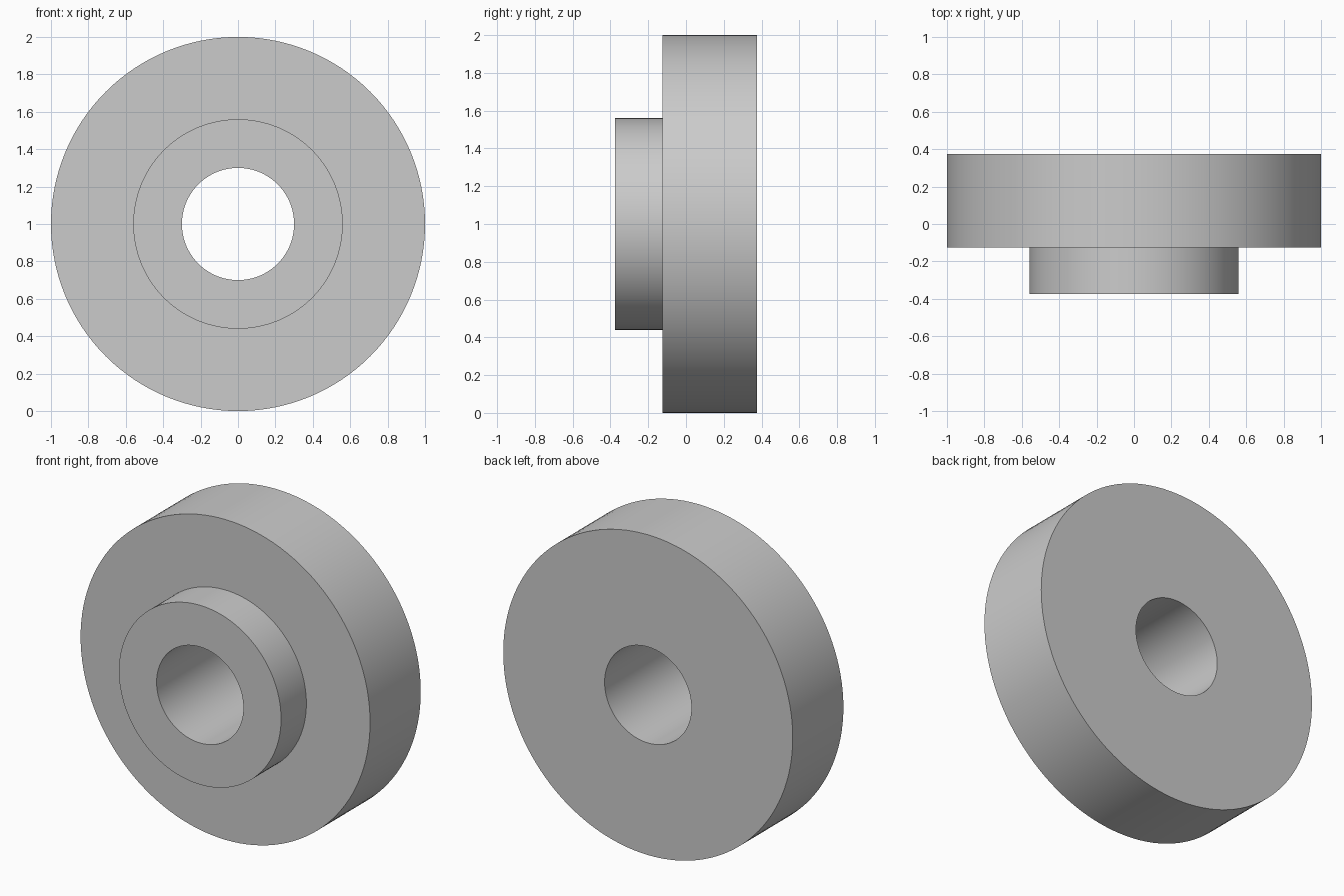
import bpy, bmesh, math
from mathutils import Vector, Matrix

cube = bpy.data.objects.get("Cube")
if cube:
    bpy.data.objects.remove(cube, do_unlink=True)

SEGMENTS = 128
BORE, HUB, RIM = 0.30, 0.56, 1.0
FRONT, STEP, BACK = -0.375, -0.125, 0.375
CENTRE = Vector((0, 0, 1))

# Plain grey material
grey = bpy.data.materials.new("light grey")
grey.use_nodes = True
colour = (0.6, 0.6, 0.6, 1)
grey.diffuse_color = colour
grey.node_tree.nodes["Principled BSDF"].inputs["Base Color"].default_value = colour

# Stepped cross-section as (radius, y), turned around the bore axis
profile = [(BORE, FRONT), (HUB, FRONT), (HUB, STEP),
           (RIM, STEP), (RIM, BACK), (BORE, BACK)]
bm = bmesh.new()
rings = []
for i in range(SEGMENTS):
    turn = Matrix.Rotation(math.tau * i / SEGMENTS, 3, 'Y')
    rings.append([bm.verts.new(CENTRE + turn @ Vector((r, y, 0)))
                  for r, y in profile])
for i, ring in enumerate(rings):
    following = rings[(i + 1) % SEGMENTS]
    for j in range(len(profile)):
        k = (j + 1) % len(profile)
        bm.faces.new((ring[j], ring[k], following[k], following[j]))
bmesh.ops.recalc_face_normals(bm, faces=bm.faces)

mesh = bpy.data.meshes.new("flanged_bushing")
bm.to_mesh(mesh)
bm.free()
mesh.materials.append(grey)
bushing = bpy.data.objects.new("flanged_bushing", mesh)
bpy.context.collection.objects.link(bushing)

# Smooth round walls with sharp rims
bpy.ops.object.select_all(action='DESELECT')
bushing.select_set(True)
bpy.context.view_layer.objects.active = bushing
bpy.ops.object.shade_smooth_by_angle(angle=math.radians(30))
